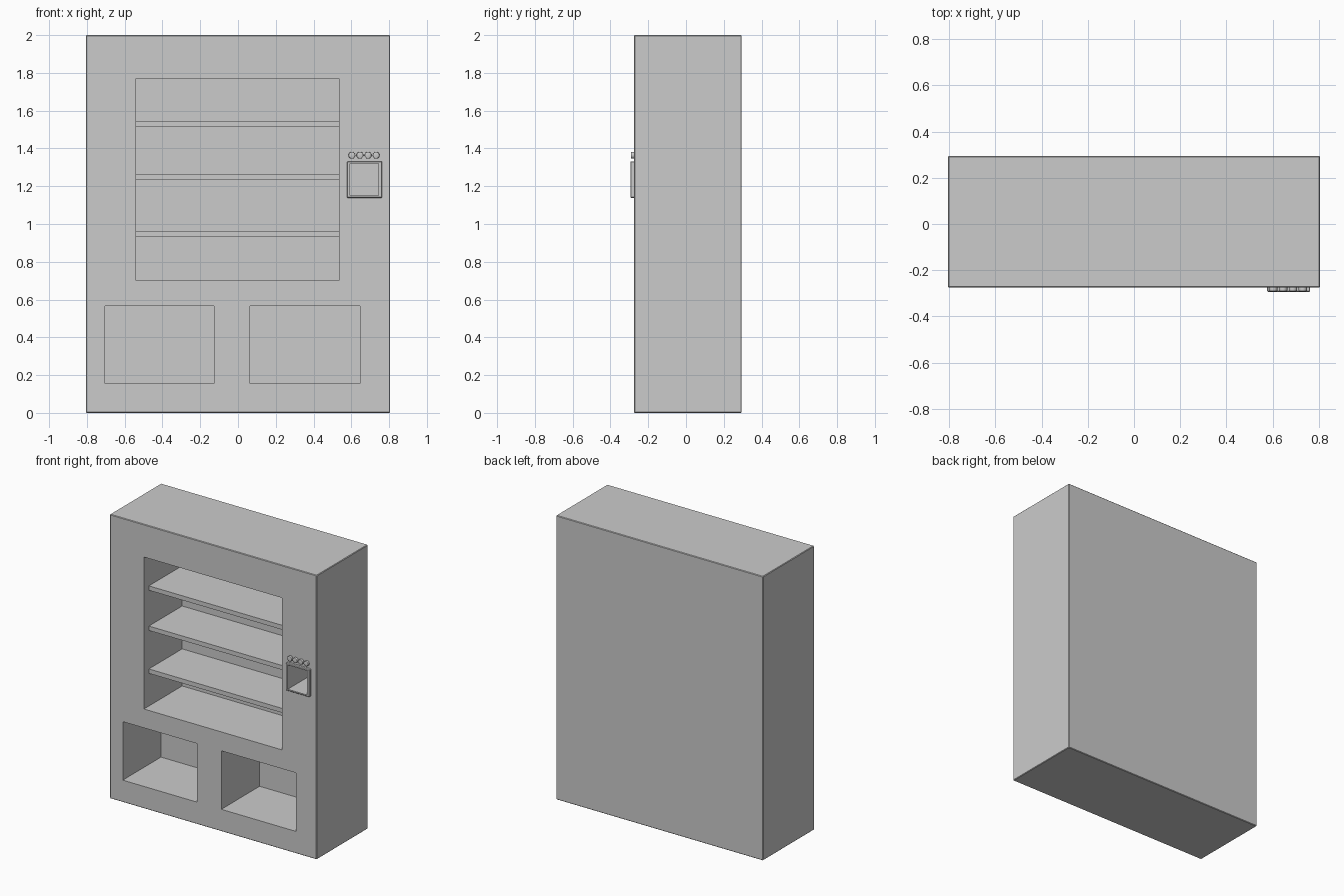
import bpy, math

if "Cube" in bpy.data.objects:
    bpy.data.objects.remove(bpy.data.objects["Cube"])


def box(name, x, y, z, bevel=0.0):
    """Box from (min, max) ranges on each axis."""
    bpy.ops.mesh.primitive_cube_add(size=1, location=[(a + b) / 2 for a, b in (x, y, z)])
    ob = bpy.context.object
    ob.name = name
    ob.scale = [b - a for a, b in (x, y, z)]
    bpy.ops.object.transform_apply(location=False, rotation=False, scale=True)
    if bevel:
        add_bevel(ob, bevel, 1)
    return ob


def add_bevel(ob, width, segments):
    m = ob.modifiers.new("bevel", 'BEVEL')
    m.width = width
    m.segments = segments
    bpy.context.view_layer.objects.active = ob
    bpy.ops.object.modifier_apply(modifier=m.name)


def cut(ob, x, y, z):
    """Carve a box-shaped recess and discard the cutter."""
    cutter = box("recess_cutter", x, y, z)
    cutter.hide_render = True
    m = ob.modifiers.new("recess", 'BOOLEAN')
    m.operation = 'DIFFERENCE'
    m.solver = 'EXACT'
    m.object = cutter
    bpy.context.view_layer.objects.active = ob
    bpy.ops.object.modifier_apply(modifier=m.name)
    bpy.data.objects.remove(cutter, do_unlink=True)


FRONT, BACK, INNER = -0.275, 0.295, 0.15

# Cabinet with display window, two dispensing bins and payment slot
cabinet = box("cabinet", (-0.806, 0.806), (FRONT, BACK), (0, 2), 0.004)
deep = (-0.5, INNER)
cut(cabinet, (-0.54, 0.535), deep, (0.70, 1.77))
cut(cabinet, (-0.705, -0.127), deep, (0.155, 0.567))
cut(cabinet, (0.063, 0.645), deep, (0.155, 0.567))
cut(cabinet, (0.594, 0.745), deep, (1.15, 1.32))

# Display shelves, let slightly into the walls
for i, z in enumerate((0.93, 1.232, 1.515)):
    box(f"shelf_{i + 1}", (-0.545, 0.54), (-0.22, INNER + 0.005), (z, z + 0.031))

# Raised frame around the payment slot
frame = box("payment_frame", (0.577, 0.763), (-0.295, FRONT + 0.003), (1.138, 1.332), 0.004)
cut(frame, (0.594, 0.745), (-0.5, 0), (1.15, 1.32))

# Row of round buttons
for i in range(4):
    bpy.ops.mesh.primitive_cylinder_add(
        vertices=24, radius=0.018, depth=0.02,
        location=(0.603 + i * 0.0427, -0.282, 1.364), rotation=(math.pi / 2, 0, 0))
    button = bpy.context.object
    button.name = f"button_{i + 1}"
    add_bevel(button, 0.004, 2)
    bpy.ops.object.shade_smooth_by_angle()
